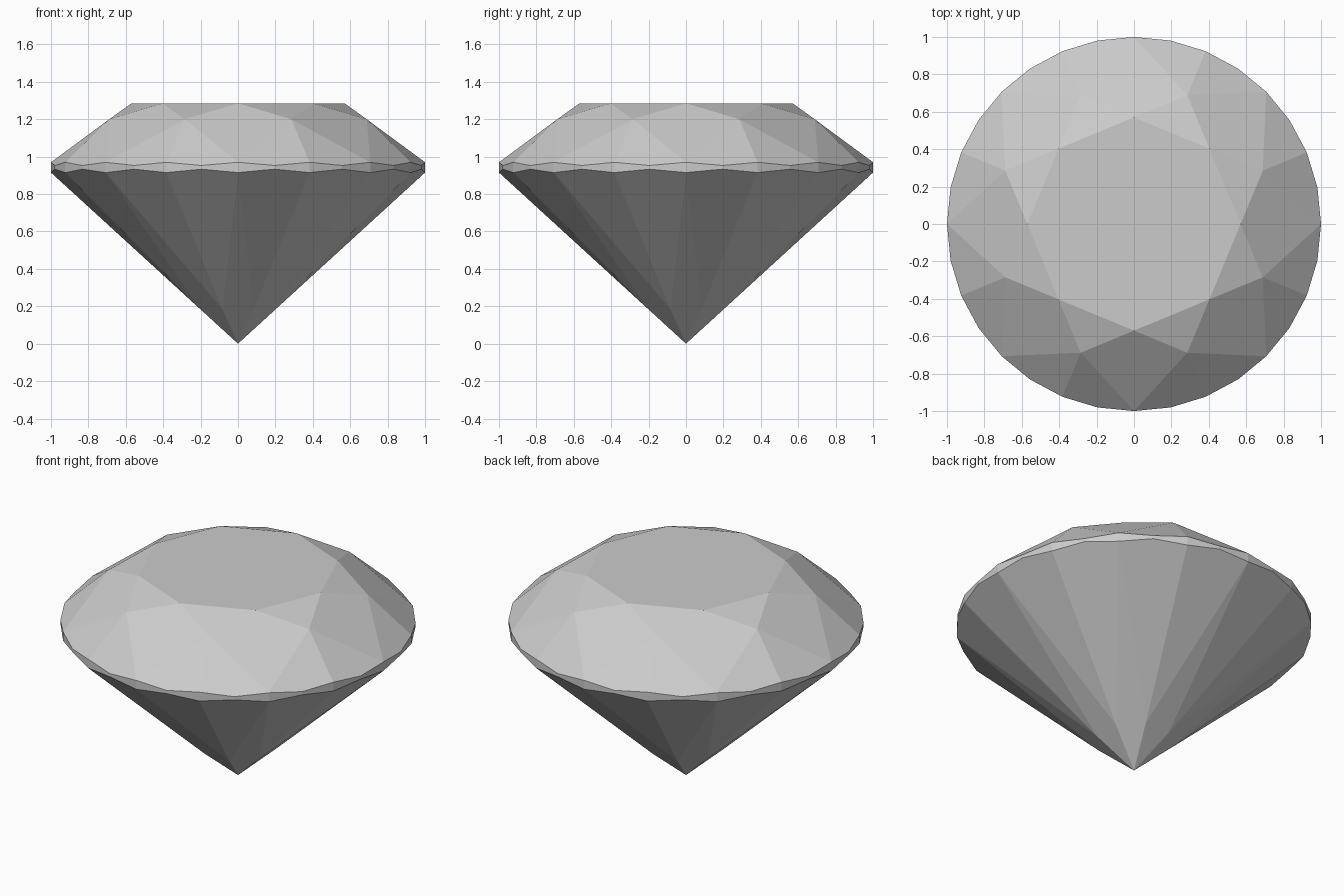
import bpy
import bmesh
from math import cos, sin, radians

if "Cube" in bpy.data.objects:
    bpy.data.objects.remove(bpy.data.objects["Cube"])

STEP = 22.5  # angle between neighbouring main facet points

mat = bpy.data.materials.new("pale_grey")
mat.diffuse_color = (0.6, 0.6, 0.6, 1.0)
mat.use_nodes = True
mat.node_tree.nodes["Principled BSDF"].inputs["Base Color"].default_value = mat.diffuse_color

bm = bmesh.new()


def ring(count, radius, heights, start=0.0):
    """Ring of vertices whose heights cycle through the given values."""
    verts = []
    for i in range(count):
        a = radians(start + 360 * i / count)
        z = heights[i % len(heights)]
        verts.append(bm.verts.new((radius * cos(a), radius * sin(a), z)))
    return verts


# Levels of the cut, from the flat top down to the point
table = ring(8, 0.57, [1.285])
star = ring(8, 0.745, [1.2], STEP)
girdle_top = ring(32, 1.0, [0.97, 0.953])
girdle_low = ring(32, 1.0, [0.915, 0.933])
lower = ring(8, 0.22, [0.186], STEP)
culet = bm.verts.new((0, 0, 0))

bm.faces.new(table)
for k in range(8):
    n = (k + 1) % 8
    g = [(4 * k + j) % 32 for j in range(5)]
    top = [girdle_top[i] for i in g]
    low = [girdle_low[i] for i in g]
    # Crown: star triangle, kite and two upper girdle facets
    bm.faces.new((table[k], star[k], table[n]))
    bm.faces.new((table[k], star[k - 1], top[0], star[k]))
    bm.faces.new((star[k], top[0], top[1], top[2]))
    bm.faces.new((star[k], top[2], top[3], top[4]))
    # Scalloped girdle band
    for j in range(4):
        bm.faces.new((top[j], low[j], low[j + 1], top[j + 1]))
    # Pavilion: long kite and two lower girdle facets
    bm.faces.new((culet, lower[k], low[0], lower[k - 1]))
    bm.faces.new((lower[k], low[2], low[1], low[0]))
    bm.faces.new((lower[k], low[4], low[3], low[2]))

bmesh.ops.recalc_face_normals(bm, faces=bm.faces)
mesh = bpy.data.meshes.new("cut_gem")
bm.to_mesh(mesh)
bm.free()
mesh.materials.append(mat)
gem = bpy.data.objects.new("cut_gem", mesh)
bpy.context.collection.objects.link(gem)
